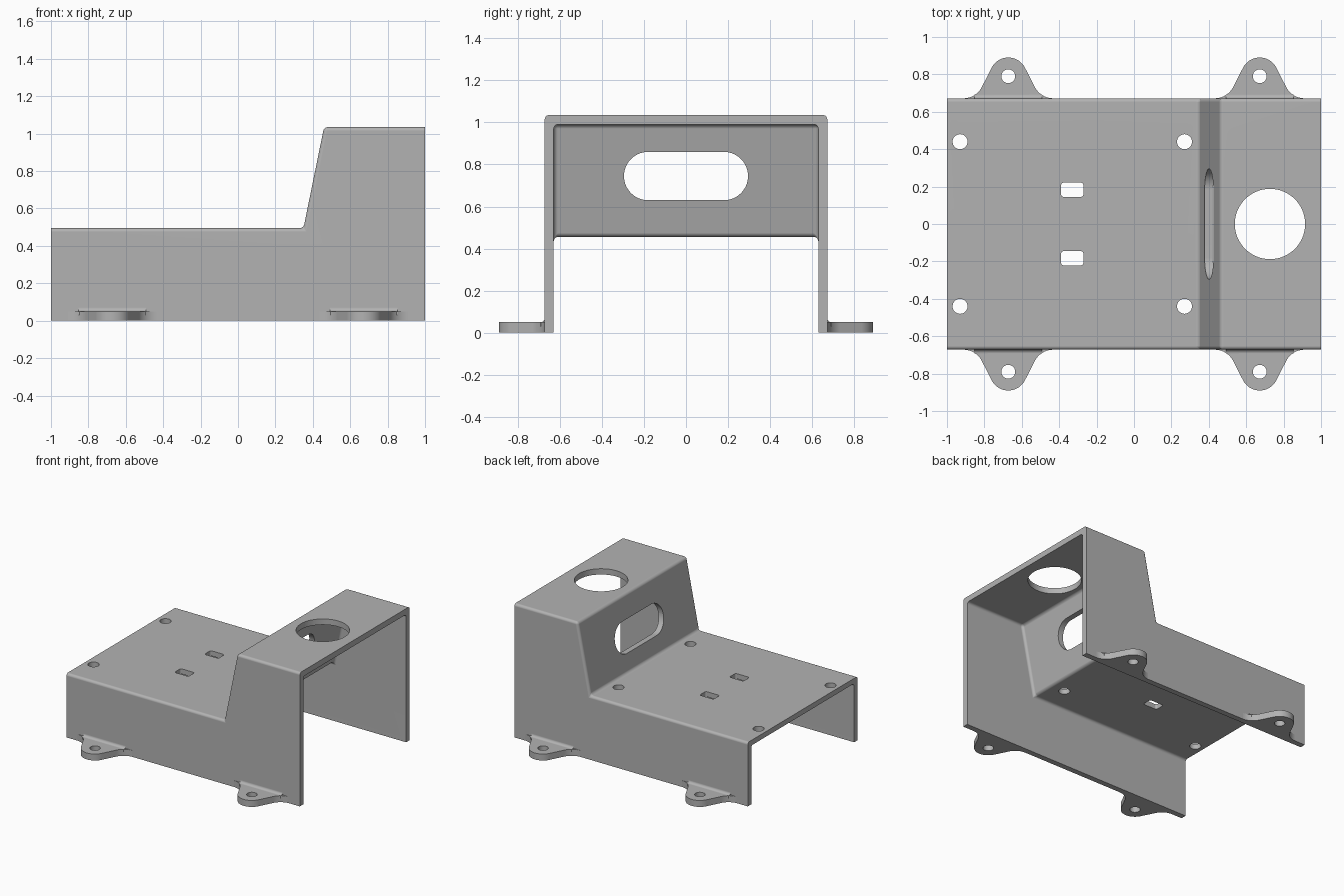
import bpy, bmesh
from math import sin, cos, radians

if "Cube" in bpy.data.objects:
    bpy.data.objects.remove(bpy.data.objects["Cube"], do_unlink=True)

grey = bpy.data.materials.new("plain grey")
grey.use_nodes = True
colour = (0.45, 0.45, 0.45, 1)
grey.diffuse_color = colour
grey.node_tree.nodes["Principled BSDF"].inputs["Base Color"].default_value = colour

HALF_WIDTH = 0.672
WALL = 0.043
TAB_X, TAB_Y, TAB_TOP = 0.672, 0.79, 0.05


def prism(name, points, axis, lo, hi, round_edges=0):
    """Extrude a 2D outline along an axis, optionally rounding its closed edges."""
    place = {"x": lambda p, t: (t, p[0], p[1]),
             "y": lambda p, t: (p[0], t, p[1]),
             "z": lambda p, t: (p[0], p[1], t)}[axis]
    bm = bmesh.new()
    ends = [[bm.verts.new(place(p, t)) for p in points] for t in (lo, hi)]
    for ring in ends:
        bm.faces.new(ring)
    for i in range(len(points)):
        j = (i + 1) % len(points)
        bm.faces.new((ends[0][i], ends[0][j], ends[1][j], ends[1][i]))
    bmesh.ops.recalc_face_normals(bm, faces=bm.faces)
    if round_edges:
        xs = [v.co.x for v in bm.verts]
        z_min = min(v.co.z for v in bm.verts)

        def is_open(e):
            a, b = (v.co for v in e.verts)
            same_x = abs(a.x - b.x) < 1e-5 and (abs(a.x - min(xs)) < 1e-5 or abs(a.x - max(xs)) < 1e-5)
            return same_x or max(a.z, b.z) < z_min + 1e-5

        bmesh.ops.bevel(bm, geom=[e for e in bm.edges if not is_open(e)],
                        offset=round_edges, segments=5, profile=0.5, affect="EDGES")
    mesh = bpy.data.meshes.new(name)
    bm.to_mesh(mesh)
    bm.free()
    mesh.materials.append(grey)
    obj = bpy.data.objects.new(name, mesh)
    bpy.context.collection.objects.link(obj)
    return obj


def arc(cx, cy, r, start, end, n=12):
    steps = [radians(start + (end - start) * i / n) for i in range(n + 1)]
    return [(cx + r * cos(a), cy + r * sin(a)) for a in steps]


def circle(cx, cy, r, n=40):
    return arc(cx, cy, r, 0, 360, n)[:-1]


def rounded_box(cx, cy, w, h, r, n=6):
    """Rectangle of half sizes w, h with rounded corners."""
    points = []
    for k, (sx, sy) in enumerate(((1, 1), (-1, 1), (-1, -1), (1, -1))):
        points += arc(cx + sx * (w - r), cy + sy * (h - r), r, 90 * k, 90 * k + 90, n)
    return points


def combine(target, part, operation):
    """Apply a boolean and discard the helper."""
    mod = target.modifiers.new("combine", "BOOLEAN")
    mod.operation, mod.solver, mod.object = operation, "EXACT", part
    bpy.context.view_layer.objects.active = target
    bpy.ops.object.modifier_apply(modifier=mod.name)
    bpy.data.objects.remove(part, do_unlink=True)


# Stepped shell: rounded outer form minus a parallel inner form
outer = [(-1, 0), (1, 0), (1, 1.035), (0.46, 1.035), (0.35, 0.495), (-1, 0.495)]
inner = [(-1.1, -0.1), (1.1, -0.1), (1.1, 0.99), (0.494, 0.99), (0.385, 0.455), (-1.1, 0.455)]
bracket = prism("bracket", outer, "y", -HALF_WIDTH, HALF_WIDTH, 0.02)
side = HALF_WIDTH - WALL
combine(bracket, prism("hollow", inner, "y", -side, side, 0.02), "DIFFERENCE")

# Mounting tabs: round tip with flanks flaring into the wall
FLARE, LEAN = 0.11, 27
flare_x = (0.1536 + 0.546 * FLARE) / cos(radians(LEAN))
right_half = (arc(flare_x, HALF_WIDTH + FLARE, FLARE, 268, 180 + LEAN)
              + arc(0, TAB_Y, 0.1, LEAN, 90))
root = HALF_WIDTH - 0.02
right_half = [(flare_x, root)] + right_half
outline = right_half + [(-x, y) for x, y in reversed(right_half[:-1])]
fillet = ([(root, TAB_TOP - 0.02), (HALF_WIDTH + 0.02, TAB_TOP - 0.02)]
          + arc(HALF_WIDTH + 0.02, TAB_TOP + 0.02, 0.02, 270, 180, 6)
          + [(root, TAB_TOP + 0.02)])
for sx in (-1, 1):
    for sy in (-1, 1):
        tab = prism("tab", [(sx * TAB_X + x, sy * y) for x, y in outline], "z", 0, TAB_TOP)
        weld = prism("weld", [(sy * y, z) for y, z in fillet], "x",
                     sx * TAB_X - 0.18, sx * TAB_X + 0.18)
        combine(tab, weld, "UNION")
        combine(bracket, tab, "UNION")
        hole = prism("tab_hole", circle(sx * TAB_X, sy * TAB_Y, 0.037), "z", -0.1, 0.2)
        combine(bracket, hole, "DIFFERENCE")

# Screw holes and small slots in the low deck
for sy in (-1, 1):
    for x in (-0.93, 0.27):
        combine(bracket, prism("screw_hole", circle(x, sy * 0.44, 0.04), "z", 0.4, 0.6), "DIFFERENCE")
    slot = prism("small_slot", rounded_box(-0.33, sy * 0.183, 0.06, 0.038, 0.015), "z", 0.4, 0.6)
    combine(bracket, slot, "DIFFERENCE")

# Large round opening on top and long slot through the sloped wall
combine(bracket, prism("round_opening", circle(0.727, 0, 0.188, 64), "z", 0.9, 1.1), "DIFFERENCE")
combine(bracket, prism("long_slot", rounded_box(0, 0.745, 0.295, 0.115, 0.1149, 14), "x", 0.2, 0.7),
        "DIFFERENCE")

# Smooth shading with crisp edges
bpy.ops.object.select_all(action="DESELECT")
bracket.select_set(True)
bpy.context.view_layer.objects.active = bracket
bpy.ops.object.shade_smooth_by_angle(angle=radians(30))
weighted = bracket.modifiers.new("weighted_normals", "WEIGHTED_NORMAL")
weighted.keep_sharp = True
